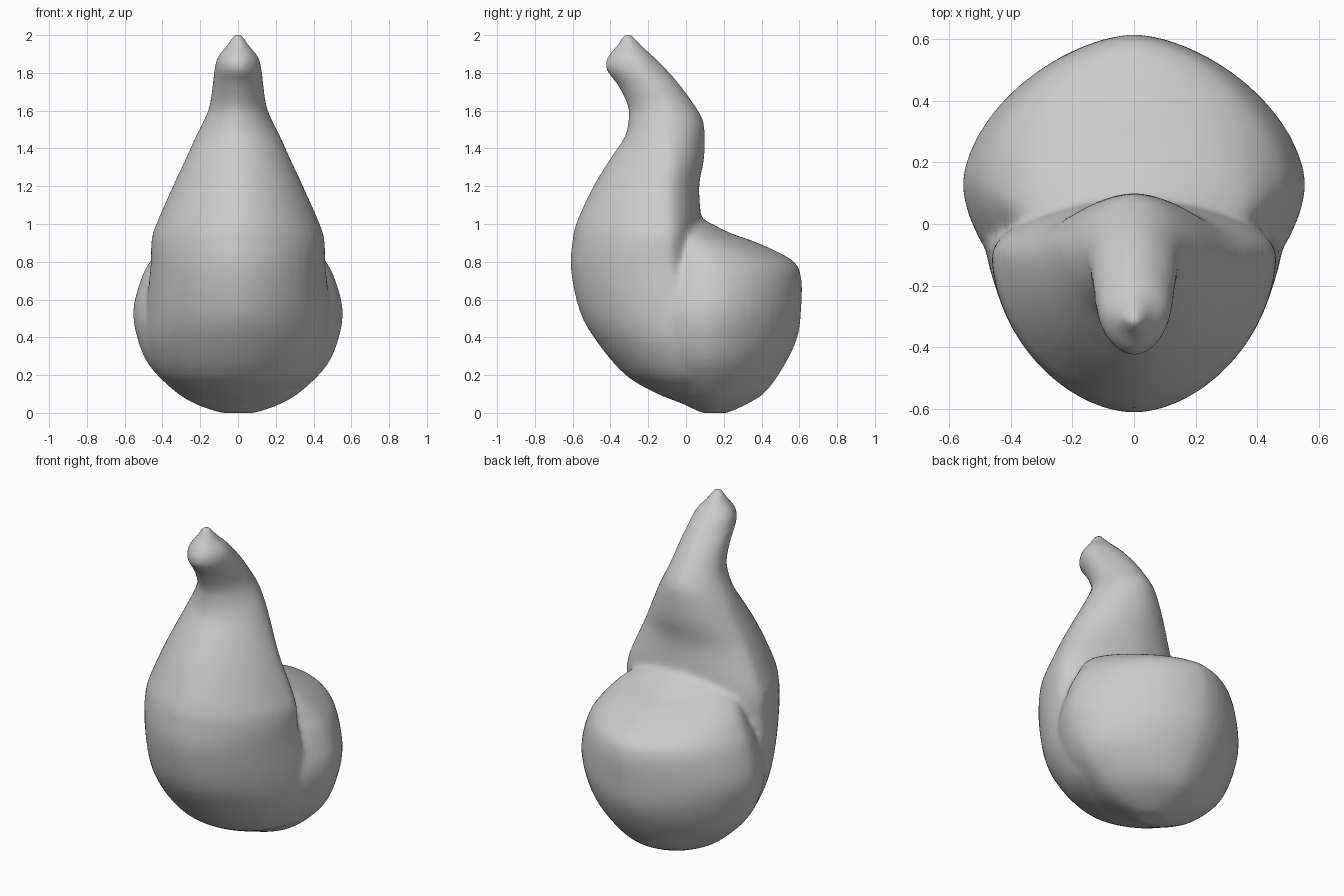
import bpy, bmesh, math

if "Cube" in bpy.data.objects:
    bpy.data.objects.remove(bpy.data.objects["Cube"])

SIDES = 48


def smooth_rings(rings, steps=4):
    """Catmull-Rom interpolation between the given sections."""
    out = []
    for i in range(len(rings) - 1):
        a, b = rings[max(i - 1, 0)], rings[i]
        c, d = rings[i + 1], rings[min(i + 2, len(rings) - 1)]
        for s in range(steps):
            t = s / steps
            out.append([0.5 * (2 * q + (r - p) * t + (2 * p - 5 * q + 4 * r - u) * t * t
                               + (3 * q - p - 3 * r + u) * t ** 3)
                        for p, q, r, u in zip(a, b, c, d)])
    out.append(list(rings[-1]))
    return out


def power(v, e):
    return math.copysign(abs(v) ** e, v)


def loft(bm, rings, e):
    """Closed skin over sections: z, front y, back y, half width, y of widest point.
    Exponent e above 1 makes the oval sections slightly pointed."""
    prev = None
    for z, yf, yb, hw, yw in smooth_rings(rings):
        ring = []
        for k in range(SIDES):
            a = 2 * math.pi * k / SIDES
            s, c = power(math.sin(a), e), power(math.cos(a), e)
            depth = (yb - yw) if s > 0 else (yw - yf)
            ring.append(bm.verts.new((hw * c, yw + depth * s, z)))
        if prev is None:
            bm.faces.new(ring[::-1])
        else:
            for k in range(SIDES):
                n = (k + 1) % SIDES
                bm.faces.new((prev[k], prev[n], ring[n], ring[k]))
        prev = ring
    bm.faces.new(prev)


# Curved front body tapering into a bent neck and pointed tip
body = [
    (0.06, -0.05, 0.20, 0.15, 0.09),
    (0.11, -0.17, 0.22, 0.28, 0.08),
    (0.20, -0.32, 0.22, 0.41, 0.07),
    (0.36, -0.46, 0.20, 0.485, 0.05),
    (0.53, -0.56, 0.14, 0.49, 0.00),
    (0.76, -0.61, 0.09, 0.465, -0.09),
    (0.92, -0.60, 0.08, 0.458, -0.10),
    (1.02, -0.575, 0.08, 0.425, -0.10),
    (1.20, -0.49, 0.07, 0.345, -0.11),
    (1.34, -0.405, 0.095, 0.28, -0.10),
    (1.46, -0.325, 0.10, 0.225, -0.09),
    (1.55, -0.305, 0.09, 0.18, -0.09),
    (1.63, -0.31, 0.045, 0.15, -0.11),
    (1.74, -0.365, -0.035, 0.135, -0.18),
    (1.82, -0.425, -0.105, 0.125, -0.25),
    (1.885, -0.415, -0.17, 0.108, -0.28),
    (1.94, -0.37, -0.23, 0.062, -0.30),
    (2.01, -0.325, -0.295, 0.018, -0.31),
]

# Round bulge behind the body
bulge = [
    (0.000, 0.08, 0.22, 0.09, 0.15),
    (0.04, 0.00, 0.31, 0.21, 0.14),
    (0.11, -0.15, 0.42, 0.33, 0.14),
    (0.25, -0.32, 0.52, 0.47, 0.13),
    (0.40, -0.38, 0.59, 0.535, 0.12),
    (0.55, -0.38, 0.61, 0.555, 0.13),
    (0.72, -0.30, 0.61, 0.51, 0.13),
    (0.81, -0.24, 0.56, 0.46, 0.11),
    (0.90, -0.18, 0.38, 0.39, 0.06),
    (0.95, -0.14, 0.24, 0.32, 0.03),
    (1.02, -0.10, 0.10, 0.18, 0.00),
]

bm = bmesh.new()
loft(bm, body, 1.1)
loft(bm, bulge, 1.17)
mesh = bpy.data.meshes.new("gourd_body")
bm.to_mesh(mesh)
bm.free()
obj = bpy.data.objects.new("gourd_body", mesh)
bpy.context.collection.objects.link(obj)

# Fuse both volumes into one skin and soften the seam
remesh = obj.modifiers.new("fuse", 'REMESH')
remesh.mode = 'VOXEL'
remesh.voxel_size = 0.018
remesh.use_smooth_shade = True
soften = obj.modifiers.new("soften", 'SMOOTH')
soften.factor = 0.5
soften.iterations = 6
